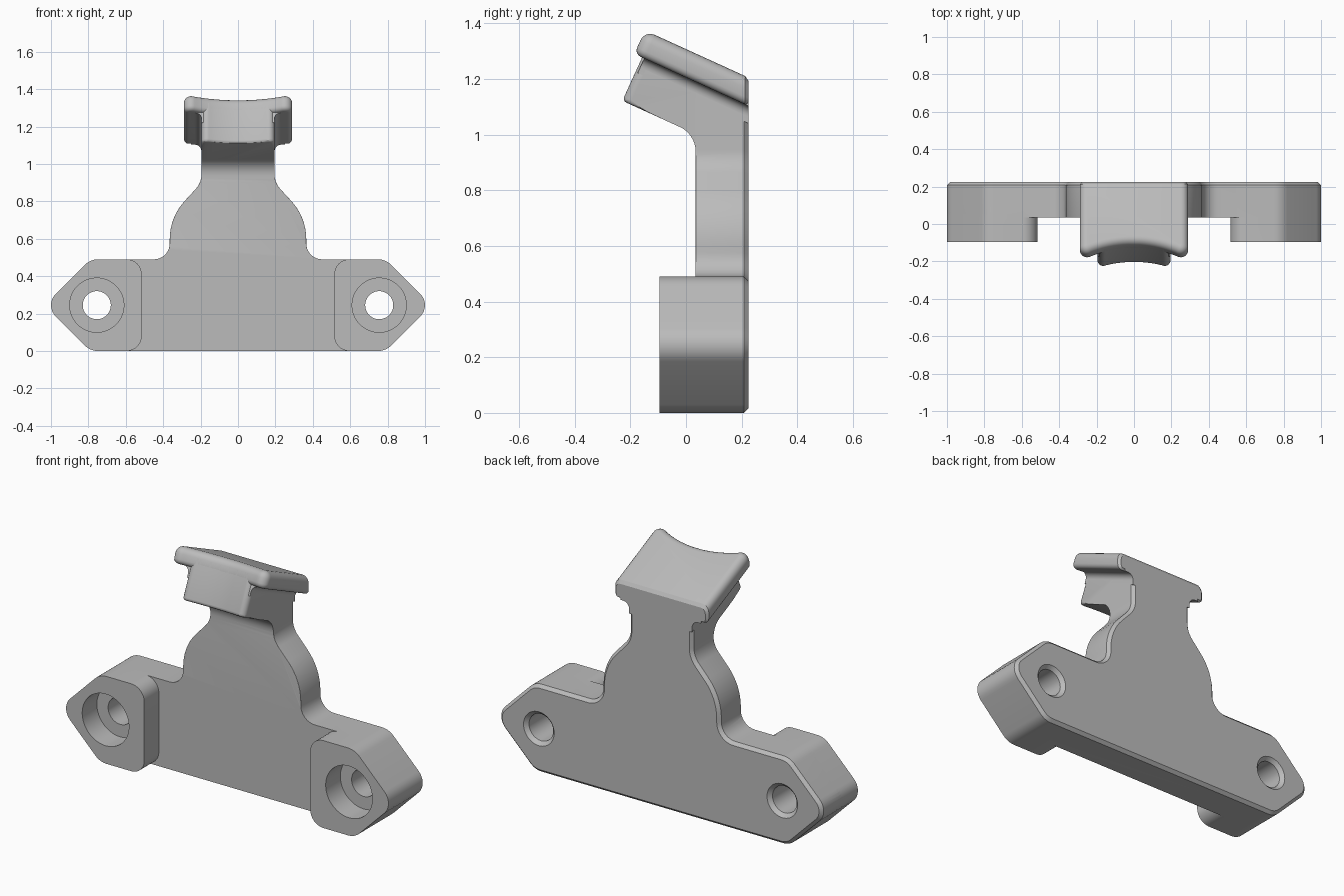
import bpy, bmesh, math
from mathutils import Vector

cube = bpy.data.objects.get("Cube")
if cube:
    bpy.data.objects.remove(cube, do_unlink=True)

grey = bpy.data.materials.new("plain_grey")
grey.use_nodes = True
grey.diffuse_color = (0.5, 0.5, 0.5, 1)
grey.node_tree.nodes["Principled BSDF"].inputs["Base Color"].default_value = (0.5, 0.5, 0.5, 1)

BACK, FRONT, BOSS_FRONT = 0.225, 0.035, -0.095
TILT = math.radians(24.5)
C, S = math.cos(TILT), math.sin(TILT)


# Coordinate frames: profile (a, b) pushed along t
def facing_front(a, b, t):
    return Vector((a, t, b))


def facing_side(a, b, t):
    return Vector((t, a, b))


def tilted(x, u, v):
    return Vector((x, S * v - C * u, S * u + C * v))


def tilted_section(x, v, u):
    return tilted(x, u, v)


def rounded(corners, steps=8):
    """Corner list (a, b, optional radius) to a filleted outline."""
    out = []
    for i, c in enumerate(corners):
        p = Vector(c[:2])
        if len(c) < 3:
            out.append(p)
            continue
        d1 = (Vector(corners[i - 1][:2]) - p).normalized()
        d2 = (Vector(corners[(i + 1) % len(corners)][:2]) - p).normalized()
        half = d1.angle(d2) / 2
        centre = p + (d1 + d2).normalized() * c[2] / math.sin(half)
        v1 = p + d1 * c[2] / math.tan(half) - centre
        v2 = p + d2 * c[2] / math.tan(half) - centre
        turn = math.pi - 2 * half
        for k in range(steps + 1):
            s = k / steps
            out.append(centre + (v1 * math.sin((1 - s) * turn) + v2 * math.sin(s * turn)) / math.sin(turn))
    return out


def mirrored(half):
    return half + [(-c[0],) + tuple(c[1:]) for c in reversed(half)]


def prism(corners, frame, t0, t1):
    bm = bmesh.new()
    pts = rounded(corners)
    lo = [bm.verts.new(frame(p.x, p.y, t0)) for p in pts]
    hi = [bm.verts.new(frame(p.x, p.y, t1)) for p in pts]
    bm.faces.new(lo)
    bm.faces.new(hi)
    for i in range(len(pts)):
        j = (i + 1) % len(pts)
        bm.faces.new((lo[i], lo[j], hi[j], hi[i]))
    bmesh.ops.recalc_face_normals(bm, faces=bm.faces)
    return bm


def bevel(bm, rule, offset, segments):
    edges = [e for e in bm.edges if all(rule(v.co) for v in e.verts)]
    bmesh.ops.bevel(bm, geom=edges, offset=offset, segments=segments, profile=0.5,
                    affect='EDGES', clamp_overlap=True)


def trim_back(bm):
    """Cut flush with the back plane and close the opening."""
    cut = bmesh.ops.bisect_plane(bm, geom=bm.verts[:] + bm.edges[:] + bm.faces[:], dist=1e-5,
                                 plane_co=(0, BACK, 0), plane_no=(0, 1, 0), clear_outer=True)
    loop = [g for g in cut["geom_cut"] if isinstance(g, bmesh.types.BMEdge)]
    bmesh.ops.edgeloop_fill(bm, edges=loop)
    bmesh.ops.recalc_face_normals(bm, faces=bm.faces)


def make(name, bm):
    mesh = bpy.data.meshes.new(name)
    bm.to_mesh(mesh)
    bm.free()
    mesh.materials.append(grey)
    ob = bpy.data.objects.new(name, mesh)
    bpy.context.collection.objects.link(ob)
    return ob


def combine(target, other, operation):
    mod = target.modifiers.new("combine", 'BOOLEAN')
    mod.operation, mod.solver, mod.object = operation, 'EXACT', other
    bpy.context.view_layer.objects.active = target
    bpy.ops.object.modifier_apply(modifier=mod.name)
    bpy.data.objects.remove(other, do_unlink=True)


def smooth(ob):
    bpy.ops.object.select_all(action='DESELECT')
    ob.select_set(True)
    bpy.context.view_layer.objects.active = ob
    bpy.ops.object.shade_smooth_by_angle(angle=math.radians(30))


# Mounting plate with shoulders and neck
pointed_end = [(0.79, 0, 0.1), (1.035, 0.245, 0.085), (0.79, 0.49, 0.1)]
plate_half = pointed_end + [(0.365, 0.49, 0.085), (0.365, 0.715, 0.3), (0.195, 0.9, 0.12), (0.195, 1.16)]
bm = prism(mirrored(plate_half), facing_front, FRONT, BACK)
bevel(bm, lambda co: co.y > BACK - 0.001, 0.017, 1)
bevel(bm, lambda co: co.y < FRONT + 0.001 and 0.53 < co.z < 0.93, 0.03, 4)
plate = make("mounting_plate", bm)

# Raised bosses and their counterbored screw holes
boss = [(0.515, 0, 0.08)] + pointed_end + [(0.515, 0.49, 0.08)]
hole = [(0, -0.2), (0.145, -0.2), (0.145, 0.035), (0.075, 0.035), (0.075, 0.205), (0.105, 0.235), (0, 0.235)]
for side in (1, -1):
    outline = [(side * c[0],) + c[1:] for c in boss]
    combine(plate, make("boss", prism(outline, facing_front, BOSS_FRONT, FRONT + 0.03)), 'UNION')
for side in (1, -1):
    bm = bmesh.new()
    centre = Vector((side * 0.755, 0, 0.245))
    ring = [bm.verts.new(centre + Vector((r, y, 0))) for r, y in hole]
    edges = [bm.edges.new(pair) for pair in zip(ring, ring[1:])]
    bmesh.ops.spin(bm, geom=ring + edges, cent=centre, axis=(0, 1, 0), angle=math.tau, steps=48)
    bmesh.ops.remove_doubles(bm, verts=bm.verts, dist=1e-4)
    bmesh.ops.recalc_face_normals(bm, faces=bm.faces)
    cutter = make("screw_hole", bm)
    cutter.hide_render = True
    combine(plate, cutter, 'DIFFERENCE')
smooth(plate)


# Tilted head: plan outline with a hollow front edge
def hollow(x, radius=0.57):
    return 0.65 + radius - math.sqrt(radius ** 2 - x * x)


def head_plan(half_width, back, corner, arc_half):
    half = [(half_width, back), (half_width, hollow(half_width), corner)]
    half += [(arc_half * (1 - k / 8), hollow(arc_half * (1 - k / 8))) for k in range(8)]
    return mirrored(half)


LOW, UNDER, TOP = 0.926, 1.097, 1.19

# Saddle slab on top
bm = prism(head_plan(0.29, 0.1, 0.04, 0.22), tilted, UNDER, TOP)
height = lambda co: S * co.y + C * co.z
bevel(bm, lambda co: height(co) > TOP - 0.001, 0.038, 5)
bevel(bm, lambda co: height(co) < UNDER + 0.001, 0.025, 4)
trim_back(bm)
bevel(bm, lambda co: co.y > BACK - 0.0001, 0.013, 1)
saddle = make("saddle_slab", bm)

# Block under the saddle
bm = prism(head_plan(0.195, 0.305, 0.03, 0.145), tilted, LOW, 1.15)
bevel(bm, lambda co: height(co) < LOW + 0.001 and S * co.z - C * co.y > 0.63, 0.015, 3)
block = make("head_block", bm)

# Curved web joining the neck to the block
web = [(0.1, 0.92), (FRONT, 0.92), (FRONT, 1.002, 0.1), (-0.06, 1.0453), (-0.03, 1.1), (0.1, 1.07)]
throat = make("neck_curve", prism(web, facing_side, -0.195, 0.195))

# Fillets beneath the overhanging saddle edges
gusset = [(0.17, 1.04), (0.195, 1.04), (0.195, UNDER, 0.035), (0.25, UNDER), (0.25, 1.13), (0.17, 1.13)]
for side in (1, -1):
    outline = [(side * c[0],) + c[1:] for c in gusset]
    bm = prism(outline, tilted_section, 0.15, 0.665)
    trim_back(bm)
    smooth(make("left_gusset" if side > 0 else "right_gusset", bm))

for part in (saddle, block, throat):
    smooth(part)
